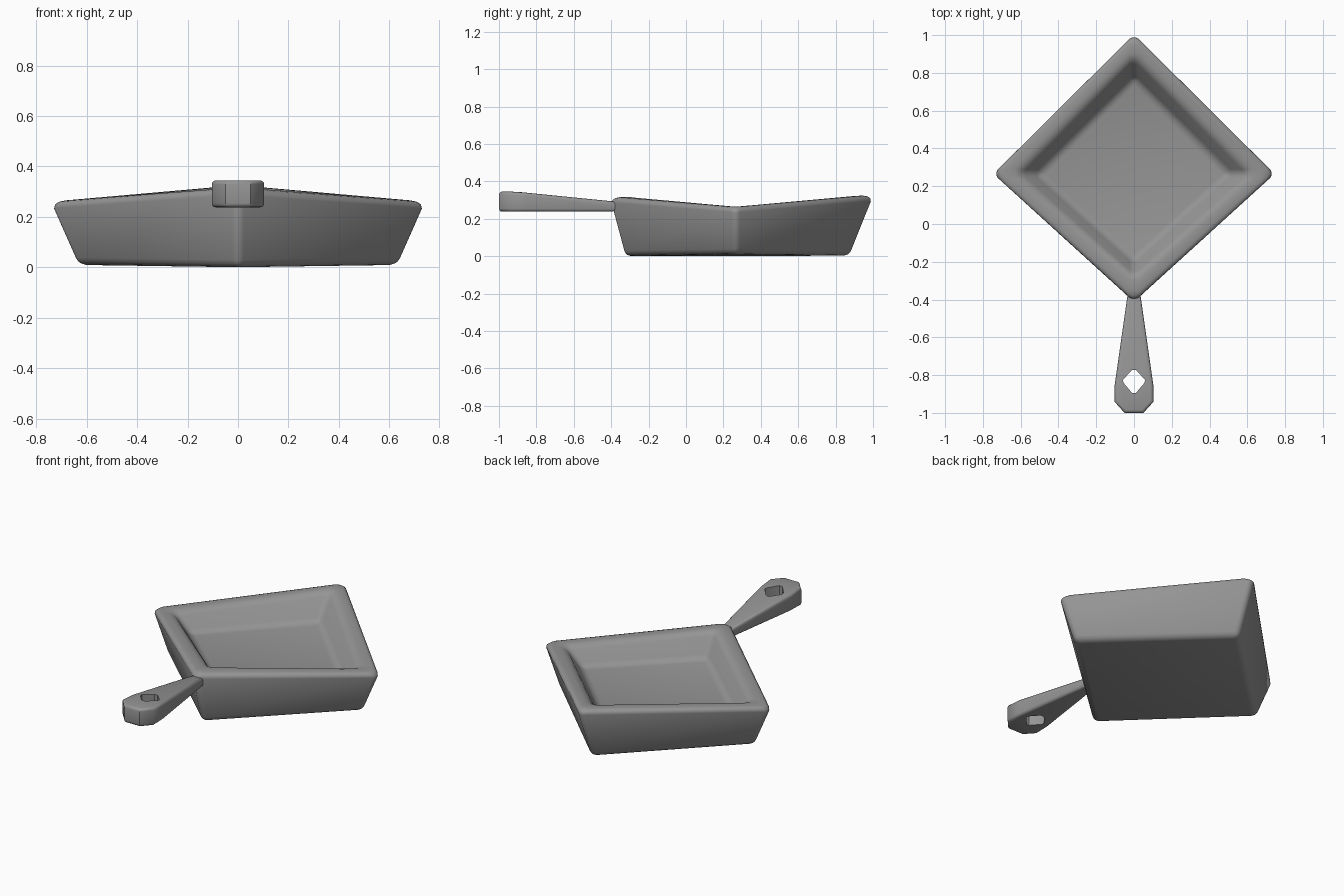
import bpy
import bmesh

cube = bpy.data.objects.get("Cube")
if cube:
    bpy.data.objects.remove(cube, do_unlink=True)

iron = bpy.data.materials.new("grey iron")
iron.use_nodes = True
iron.diffuse_color = (0.3, 0.3, 0.3, 1)
iron.node_tree.nodes["Principled BSDF"].inputs["Base Color"].default_value = (0.3, 0.3, 0.3, 1)


def finish(bm, name, angle):
    """Turn a bmesh into a smooth-shaded object."""
    bmesh.ops.recalc_face_normals(bm, faces=bm.faces[:])
    mesh = bpy.data.meshes.new(name)
    bm.to_mesh(mesh)
    bm.free()
    mesh.materials.append(iron)
    obj = bpy.data.objects.new(name, mesh)
    bpy.context.collection.objects.link(obj)
    bpy.ops.object.select_all(action="DESELECT")
    obj.select_set(True)
    bpy.context.view_layer.objects.active = obj
    bpy.ops.object.shade_smooth_by_angle(angle=angle)
    return obj


def bridge(bm, a, b):
    """Join two closed loops of equal length with quads."""
    n = len(a)
    return [bm.faces.new((a[i], a[(i + 1) % n], b[(i + 1) % n], b[i])) for i in range(n)]


def diamond(bm, front, side, back, z_front, z_side, z_back):
    """Four corners of a pan section, with its sides at a shared depth."""
    mid = 0.265
    return [bm.verts.new(p) for p in ((0, front, z_front), (side, mid, z_side),
                                      (0, back, z_back), (-side, mid, z_side))]


# Pan: base, outer rim, inner rim and raised floor
bm = bmesh.new()
base = diamond(bm, -0.335, 0.645, 0.885, 0.0, 0.01, 0.002)
outer = diamond(bm, -0.42, 0.757, 1.016, 0.317, 0.262, 0.327)
inner = diamond(bm, -0.28, 0.62, 0.885, 0.317, 0.265, 0.323)
floor = diamond(bm, -0.2, 0.51, 0.775, 0.17, 0.16, 0.17)
bm.faces.new(base)
for low, high in ((base, outer), (outer, inner), (inner, floor)):
    bridge(bm, low, high)
bm.faces.new(floor)
bmesh.ops.recalc_face_normals(bm, faces=bm.faces[:])
bmesh.ops.bevel(bm, geom=bm.edges[:], offset=0.03, offset_type="OFFSET",
                segments=3, profile=0.5, affect="EDGES", clamp_overlap=True)
finish(bm, "pan", 1.0)

# Handle: tapered grip that thickens towards the tip, with a hanging hole
half_grip = [(0.035, -0.38), (0.102, -0.85), (0.104, -0.94), (0.05, -1.0)]
half_hole = [(0.01, -0.772), (0.058, -0.825), (0.056, -0.84), (0.01, -0.895)]


def mirrored(half):
    return half + [(-x, y) for x, y in reversed(half)]


def top_height(y):
    return min(0.345, 0.292 - 0.1 * (y + 0.38))


bm = bmesh.new()
loops = {}
for part, half in (("grip", half_grip), ("hole", half_hole)):
    points = mirrored(half)
    loops[part, "top"] = [bm.verts.new((x, y, top_height(y))) for x, y in points]
    loops[part, "low"] = [bm.verts.new((x, y, 0.238)) for x, y in points]
    bridge(bm, loops[part, "low"], loops[part, "top"])
for level in ("top", "low"):
    bridge(bm, loops["grip", level], loops["hole", level])
bmesh.ops.recalc_face_normals(bm, faces=bm.faces[:])
rims = [e for e in bm.edges for level in ("top", "low")
        if all(v in loops["grip", level] for v in e.verts)]
bmesh.ops.bevel(bm, geom=rims, offset=0.016, offset_type="OFFSET",
                segments=3, profile=0.5, affect="EDGES", clamp_overlap=True)
finish(bm, "handle", 0.8)
